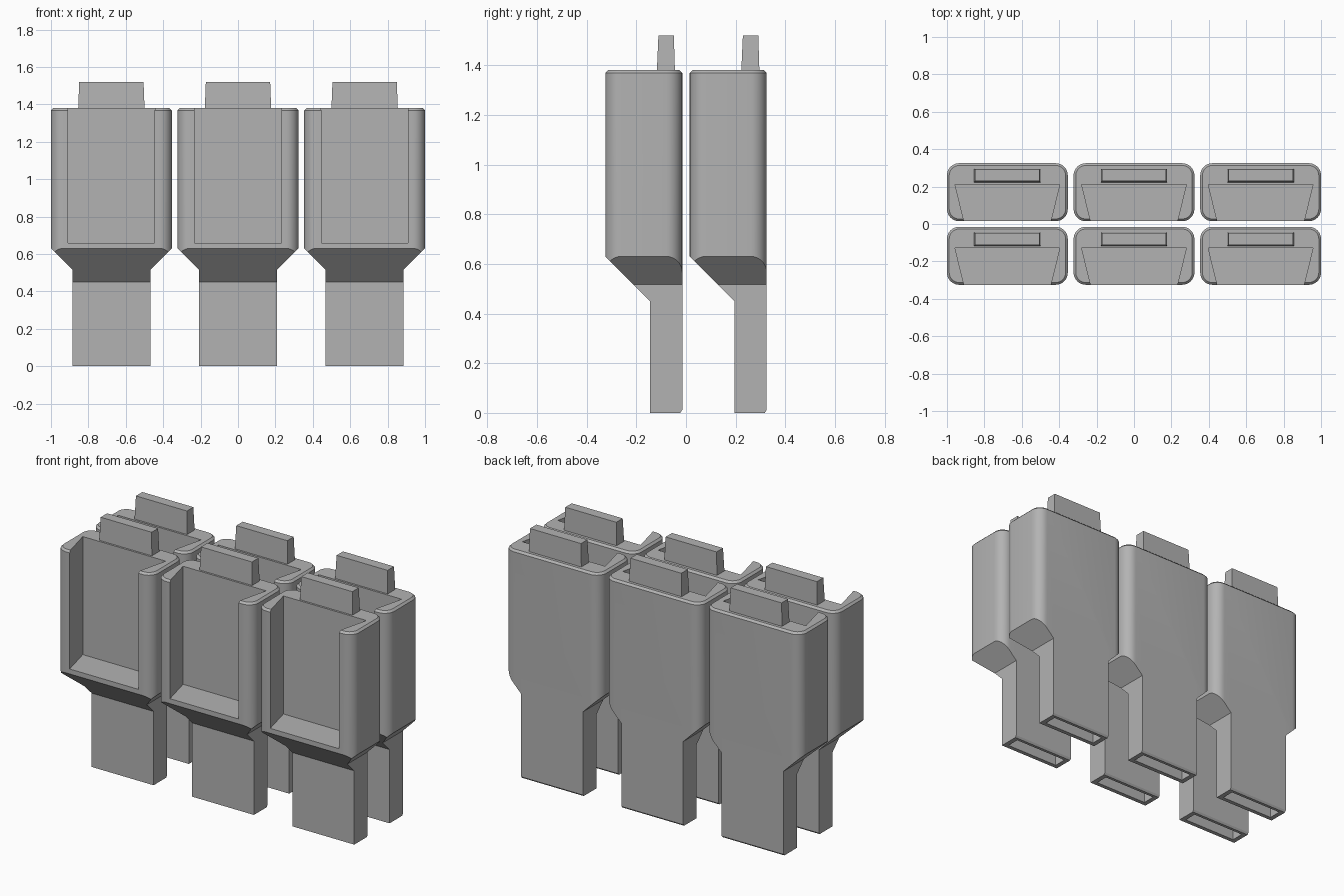
import bpy, bmesh, math
from mathutils import Vector

cube = bpy.data.objects.get("Cube")
if cube:
    bpy.data.objects.remove(cube, do_unlink=True)

GREY = (0.45, 0.45, 0.45, 1)
mat = bpy.data.materials.new("plain_grey")
mat.use_nodes = True
mat.diffuse_color = GREY
mat.node_tree.nodes["Principled BSDF"].inputs["Base Color"].default_value = GREY

W, D, R = 0.323, 0.155, 0.065       # pouch half width, half depth, corner radius
LEG_W, LEG_FRONT = 0.209, 0.025     # neck half width and front face
SHOULDER, TOP = 0.63, 1.38


def loft(name, rings):
    """Closed solid through a stack of equally sized point rings."""
    bm = bmesh.new()
    loops = [[bm.verts.new(p) for p in ring] for ring in rings]
    n = len(loops[0])
    for a, b in zip(loops, loops[1:]):
        for i in range(n):
            j = (i + 1) % n
            bm.faces.new((a[i], a[j], b[j], b[i]))
    bm.faces.new(loops[0][::-1])
    bm.faces.new(loops[-1])
    return finish(name, bm)


def finish(name, bm):
    bmesh.ops.recalc_face_normals(bm, faces=bm.faces)
    mesh = bpy.data.meshes.new(name)
    bm.to_mesh(mesh)
    bm.free()
    mesh.materials.append(mat)
    obj = bpy.data.objects.new(name, mesh)
    bpy.context.collection.objects.link(obj)
    return obj


def rect(w, y0, y1, z):
    return [(-w, y0, z), (w, y0, z), (w, y1, z), (-w, y1, z)]


def rounded(inset, z, steps=8):
    r = R - inset
    ring = []
    for k, (sx, sy) in enumerate(((1, 1), (-1, 1), (-1, -1), (1, -1))):
        for s in range(steps + 1):
            a = math.pi / 2 * (k + s / steps)
            ring.append((sx * (W - R) + r * math.cos(a), sy * (D - R) + r * math.sin(a), z))
    return ring


def clip(obj, point, normal):
    """Slice away everything on the normal side and cap the cut."""
    bm = bmesh.new()
    bm.from_mesh(obj.data)
    geom = bm.verts[:] + bm.edges[:] + bm.faces[:]
    bmesh.ops.bisect_plane(bm, geom=geom, dist=1e-5, plane_co=Vector(point),
                           plane_no=Vector(normal).normalized(), clear_outer=True)
    bmesh.ops.holes_fill(bm, edges=[e for e in bm.edges if e.is_boundary], sides=0)
    bmesh.ops.recalc_face_normals(bm, faces=bm.faces)
    bm.to_mesh(obj.data)
    bm.free()


def combine(obj, other, operation):
    mod = obj.modifiers.new("cut", 'BOOLEAN')
    mod.operation, mod.object, mod.solver = operation, other, 'EXACT'
    bpy.context.view_layer.objects.active = obj
    bpy.ops.object.modifier_apply(modifier=mod.name)
    bpy.data.objects.remove(other, do_unlink=True)


# Pouch: rounded box, chamfered rim, sloping shoulders at the sides and front
neck_z = SHOULDER - (W - LEG_W)
pouch = loft("pouch", [rounded(0, neck_z), rounded(0, TOP - 0.012), rounded(0.012, TOP)])
clip(pouch, (W, 0, SHOULDER), (1, 0, -1))
clip(pouch, (-W, 0, SHOULDER), (-1, 0, -1))
clip(pouch, (0, -D, SHOULDER), (0, -1, -1))

# Neck: side profile with a sloping front, extruded across
drop = LEG_FRONT + D
side = [(D - 0.008, 0), (LEG_FRONT, 0), (LEG_FRONT, SHOULDER - drop),
        (neck_z - SHOULDER + W - W - D + 2 * (SHOULDER - neck_z), neck_z),
        (0, 0.6), (D, 0.6), (D, 0.012)]
neck = loft("neck", [[(x, y, z) for y, z in side] for x in (-LEG_W, LEG_W)])
combine(pouch, neck, 'UNION')

# Flared front recess, open at the top, and the socket under the neck
recess = loft("recess_cutter", [
    [(-0.223, -0.19, z), (0.223, -0.19, z), (0.28, 0.041, z), (-0.28, 0.041, z)]
    for z in (0.66, 1.5)])
combine(pouch, recess, 'DIFFERENCE')
socket = loft("socket_cutter", [rect(0.18, 0.05, 0.129, z) for z in (-0.1, 0.16)])
combine(pouch, socket, 'DIFFERENCE')

# Tapered plug tab on top
tab = loft("tab", [rect(0.178, 0.052, 0.126, TOP - 0.02), rect(0.172, 0.059, 0.121, 1.52)])

# Smooth the rounded corners only
bpy.ops.object.select_all(action='DESELECT')
pouch.select_set(True)
bpy.context.view_layer.objects.active = pouch
bpy.ops.object.shade_smooth_by_angle(angle=math.radians(25))

# Three columns in two rows
for col, cname in zip((-1, 0, 1), ("right", "middle", "left")):
    for y, rname in ((-0.17, "front"), (0.17, "back")):
        for part in (pouch, tab):
            copy = bpy.data.objects.new(f"{part.data.name}_{rname}_{cname}", part.data)
            copy.location = (col * 0.677, y, 0)
            bpy.context.collection.objects.link(copy)
for part in (pouch, tab):
    bpy.data.objects.remove(part, do_unlink=True)
